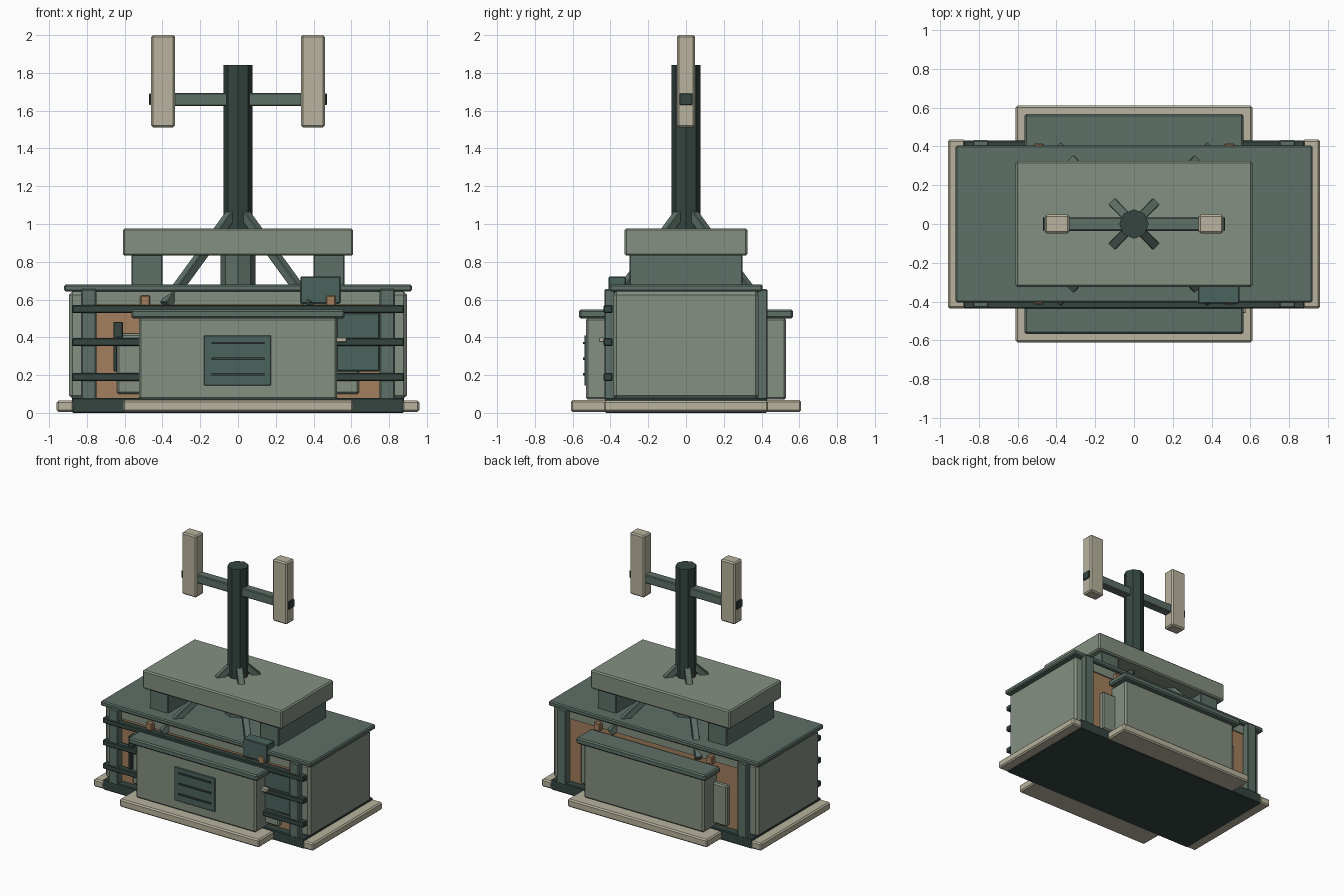
import bpy, math
from mathutils import Vector

if "Cube" in bpy.data.objects:
    bpy.data.objects.remove(bpy.data.objects["Cube"])

COLS = {"light": (0.23, 0.28, 0.22), "mid": (0.11, 0.16, 0.135), "dark": (0.035, 0.06, 0.05),
        "cream": (0.48, 0.45, 0.34), "orange": (0.36, 0.21, 0.11), "teal": (0.07, 0.125, 0.11)}
MATS = {}
for n, c in COLS.items():
    MATS[n] = bpy.data.materials.new(n)
    MATS[n].diffuse_color = (*c, 1)


def finish(o, name, col, bevel):
    o.name = name
    o.data.materials.append(MATS[col])
    if bevel:
        m = o.modifiers.new("bevel", "BEVEL")
        m.width, m.segments = bevel, 1
    return o


def box(name, col, x, y, z, bevel=0.006):
    """Box from (min, max) ranges."""
    bpy.ops.mesh.primitive_cube_add(size=1, location=[(r[0] + r[1]) / 2 for r in (x, y, z)])
    o = bpy.context.object
    o.scale = [r[1] - r[0] for r in (x, y, z)]
    bpy.ops.object.transform_apply(location=False, rotation=False, scale=True)
    return finish(o, name, col, bevel)


def sym(a, b, s):
    return tuple(sorted((a * s, b * s)))


def octagon(name, col, r, z0, z1):
    bpy.ops.mesh.primitive_cylinder_add(vertices=8, radius=r, depth=z1 - z0, location=(0, 0, (z0 + z1) / 2))
    return finish(bpy.context.object, name, col, 0)


def beam(name, col, a, b, w):
    a, b = Vector(a), Vector(b)
    o = box(name, col, (-w / 2, w / 2), (-w / 2, w / 2), (-(b - a).length / 2, (b - a).length / 2), 0.004)
    o.location = (a + b) / 2
    o.rotation_mode = "QUATERNION"
    o.rotation_quaternion = (b - a).to_track_quat("Z", "Y")
    return o


# Base: dark chassis with cream plinth slabs in a cross
box("base_plate", "dark", (-0.88, 0.88), (-0.43, 0.43), (0, 0.08))
for s in (-1, 1):
    box("plinth_end", "cream", sym(0.87, 0.96, s), (-0.435, 0.435), (0.005, 0.065), 0.01)
    box("plinth_front_back", "cream", (-0.61, 0.61), sym(0.40, 0.61, s), (0.005, 0.068), 0.01)

# Main body: orange core, light end blocks and top header
box("core", "orange", (-0.76, 0.76), (-0.37, 0.37), (0.07, 0.6), 0)
box("inner_housing", "light", (-0.64, 0.64), (-0.405, 0.405), (0.1, 0.42), 0.01)
box("header", "light", (-0.8, 0.8), (-0.38, 0.38), (0.575, 0.65), 0)
box("roof_slab", "mid", (-0.92, 0.92), (-0.405, 0.405), (0.643, 0.68), 0.008)

for s in (-1, 1):
    box("end_block", "light", sym(0.75, 0.895, s), (-0.385, 0.385), (0.075, 0.643), 0.018)
    for t in (-1, 1):
        box("corner_post", "mid", sym(0.75, 0.83, s), sym(0.375, 0.432, t), (0.07, 0.655))
        box("latch_tab", "orange", sym(0.465, 0.518, s), sym(0.37, 0.415, t), (0.56, 0.622))
        beam("mast_brace", "mid", (0.03 * s, 0.03 * t, 1.06), (0.385 * s, 0.395 * t, 0.57), 0.048)

# Front guard rails
for z in (0.19, 0.375, 0.55):
    box("front_rail", "dark", (-0.88, 0.88), (-0.437, -0.388), (z - 0.021, z + 0.021))

# Front and back cabinets with lids
for t in (-1, 1):
    box("cabinet", "light", (-0.525, 0.525), sym(0.36, 0.53, t), (0.07, 0.505), 0.012)
    box("cabinet_lid", "mid", (-0.565, 0.565), sym(0.38, 0.567, t), (0.5, 0.548), 0.01)

# Vent panel with slots
box("vent_panel", "teal", (-0.18, 0.175), (-0.538, -0.52), (0.145, 0.41), 0.003)
for z in (0.205, 0.287, 0.37):
    box("vent_slot", "dark", (-0.14, 0.14), (-0.546, -0.53), (z - 0.006, z + 0.006), 0)

# Side details on the front
box("service_panel", "teal", (0.52, 0.75), (-0.412, -0.36), (0.22, 0.53))
box("junction_box", "teal", (0.33, 0.543), (-0.41, -0.318), (0.58, 0.722), 0.005)
box("handle_grip", "dark", (-0.66, -0.61), (-0.425, -0.36), (0.4, 0.482), 0.003)
box("handle_stem", "dark", (-0.66, -0.64), (-0.425, -0.36), (0.22, 0.42), 0.003)
box("small_lever", "cream", (0.51, 0.575), (-0.46, -0.43), (0.375, 0.4), 0.003)

# Upper deck on two supports
for s in (-1, 1):
    box("deck_support", "mid", sym(0.4, 0.565, s), (-0.3, 0.3), (0.67, 0.84))
box("upper_deck", "light", (-0.61, 0.61), (-0.325, 0.325), (0.832, 0.977), 0.01)

# Mast, crossbar and antenna panels
octagon("mast_collar", "mid", 0.093, 0.67, 0.84)
octagon("mast", "dark", 0.076, 0.67, 1.843)
box("crossbar", "mid", (-0.46, 0.46), (-0.035, 0.035), (1.625, 1.693))
for s in (-1, 1):
    box("crossbar_cap", "dark", sym(0.44, 0.47, s), (-0.034, 0.034), (1.63, 1.69), 0.003)
    box("antenna_panel", "cream", sym(0.333, 0.46, s), (-0.048, 0.048), (1.512, 2.0), 0.01)

for m in bpy.data.materials:
    if m.users and not m.is_grease_pencil:
        m.use_nodes = True
        m.node_tree.nodes["Principled BSDF"].inputs["Base Color"].default_value = m.diffuse_color
